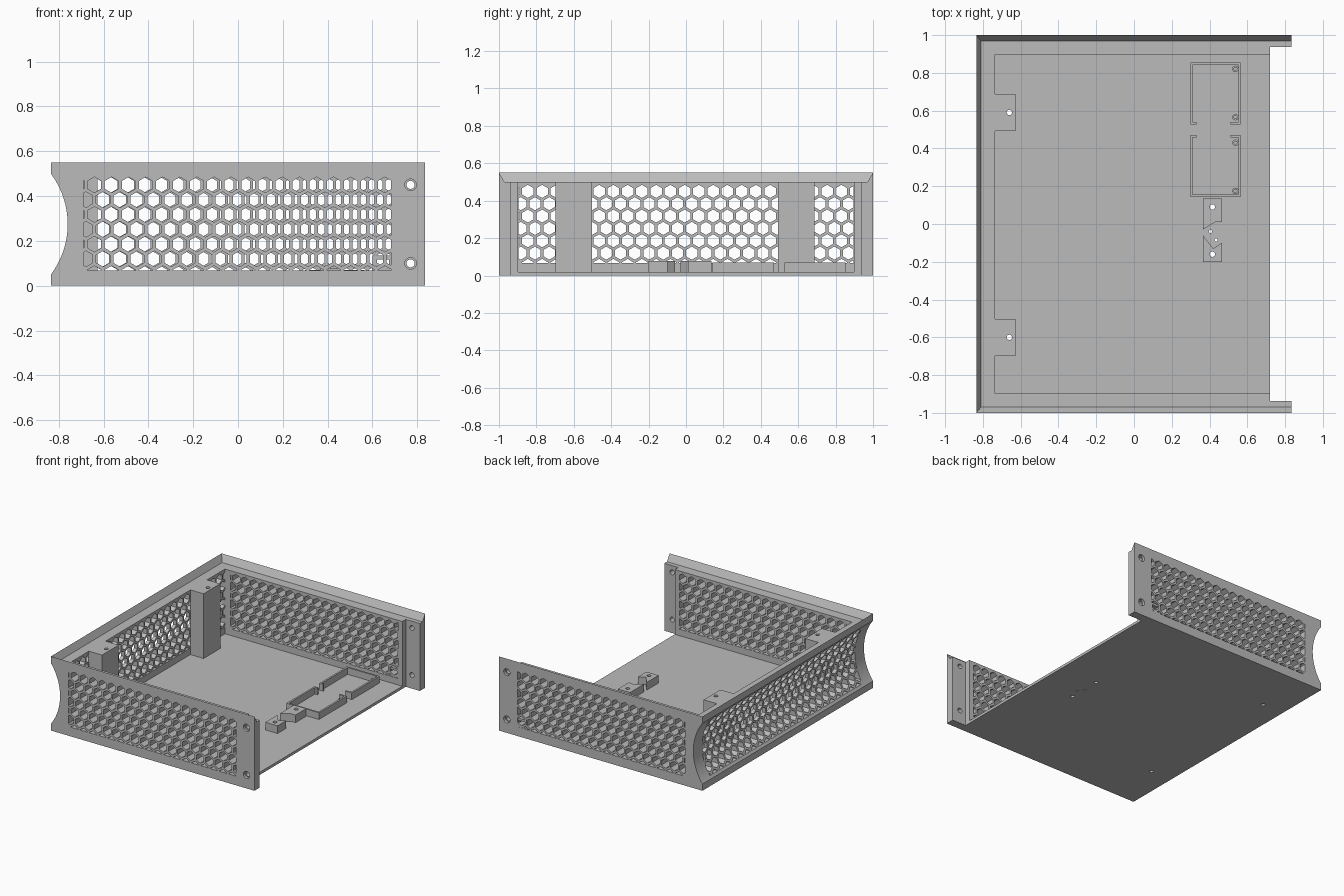
import bpy, bmesh, math

cube = bpy.data.objects.get("Cube")
if cube:
    bpy.data.objects.remove(cube, do_unlink=True)

grey = bpy.data.materials.new("light_grey")
grey.use_nodes = True
grey.diffuse_color = (0.5, 0.5, 0.5, 1)
grey.node_tree.nodes["Principled BSDF"].inputs["Base Color"].default_value = (0.5, 0.5, 0.5, 1)

PLACE = {
    "x": lambda a, b, t: (t, a, b),
    "y": lambda a, b, t: (a, t, b),
    "z": lambda a, b, t: (a, b, t),
}


def prisms(name, outlines, axis, lo, hi):
    """Extrude flat outlines along an axis into one object."""
    bm = bmesh.new()
    for pts in outlines:
        ends = [[bm.verts.new(PLACE[axis](a, b, t)) for a, b in pts] for t in (lo, hi)]
        n = len(pts)
        bm.faces.new(ends[0])
        bm.faces.new(ends[1][::-1])
        for i in range(n):
            j = (i + 1) % n
            bm.faces.new((ends[0][j], ends[0][i], ends[1][i], ends[1][j]))
    bmesh.ops.recalc_face_normals(bm, faces=bm.faces)
    mesh = bpy.data.meshes.new(name)
    bm.to_mesh(mesh)
    bm.free()
    obj = bpy.data.objects.new(name, mesh)
    mesh.materials.append(grey)
    bpy.context.collection.objects.link(obj)
    return obj


def rect(a0, b0, a1, b1):
    return [(a0, b0), (a1, b0), (a1, b1), (a0, b1)]


def circle(a, b, r, n=24, start=0.0):
    return [(a + r * math.cos(start + i * math.tau / n),
             b + r * math.sin(start + i * math.tau / n)) for i in range(n)]


def activate(obj):
    bpy.ops.object.select_all(action="DESELECT")
    obj.select_set(True)
    bpy.context.view_layer.objects.active = obj


def cut(obj, outlines, axis, lo, hi):
    """Subtract extruded outlines from an object."""
    cutter = prisms("cutter", outlines, axis, lo, hi)
    cutter.hide_render = True
    mod = obj.modifiers.new("cut", "BOOLEAN")
    mod.operation = "DIFFERENCE"
    mod.solver = "EXACT"
    mod.object = cutter
    activate(obj)
    bpy.ops.object.modifier_apply(modifier=mod.name)
    bpy.data.objects.remove(cutter, do_unlink=True)


def clip(pts, k, limit, sign):
    """Keep the part of a convex outline on one side of a line."""
    out = []
    for p, q in zip(pts, pts[1:] + pts[:1]):
        dp, dq = sign * (p[k] - limit), sign * (q[k] - limit)
        if dp >= 0:
            out.append(p)
        if dp * dq < 0:
            t = dp / (dp - dq)
            out.append((p[0] + t * (q[0] - p[0]), p[1] + t * (q[1] - p[1])))
    return out


def honeycomb(a0, a1, pitch):
    """Staggered hexagon outlines trimmed to the panel window."""
    z0, z1 = 0.068, 0.488
    cells = []
    for row in range(-1, 7):
        for col in range(-1, int((a1 - a0) / pitch) + 2):
            a = a0 + (col + 0.5 * (row % 2) + 0.15) * pitch
            pts = circle(a, 0.12 + row * 0.066, 0.035, 6, math.pi / 6)
            for k, limit, sign in ((0, a0, 1), (0, a1, -1), (1, z0, 1), (1, z1, -1)):
                pts = clip(pts, k, limit, sign)
            if len(pts) > 2:
                area = sum(p[0] * q[1] - q[0] * p[1] for p, q in zip(pts, pts[1:] + pts[:1])) / 2
                if area > 0.0001:
                    cells.append(pts)
    return cells


W = 0.835     # half width
OPEN = 0.72   # open edge of the floor
RIM = 0.5     # ledge below the lid groove
scoop = circle(-1.135, 0.275, 0.375, 128)
post_spots = (0.59, -0.6)
block_holes = [(0.415, 0.09), (0.415, -0.16)]

# Floor with screw holes
floor = prisms("floor", [rect(-W + 0.001, -0.999, OPEN, 0.999)], "z", 0, 0.02)
cut(floor, [circle(-0.66, y, 0.014) for y in post_spots]
    + [circle(x, y, 0.014) for x, y in block_holes]
    + [circle(0.405, -0.04, 0.008), circle(0.435, -0.085, 0.008)], "z", -0.1, 0.1)

# Perforated side walls with a bevelled lid groove and thinner end tabs
for side, label, pitch in ((-1, "front", 0.0762), (1, "rear", 0.0739)):
    def profile(inner):
        return [(side * y, z) for y, z in
                ((1, 0), (1, 0.55), (0.97, RIM), (inner, RIM), (inner, 0))]
    wall = prisms(label + "_wall", [profile(0.897)], "x", -W, OPEN)
    cut(wall, [scoop], "y", -1.2, 1.2)
    lo, hi = sorted((side * 0.85, side * 1.05))
    cut(wall, honeycomb(-0.69, 0.683, pitch), "y", lo, hi)

    tab = prisms(label + "_end_tab", [profile(0.938)], "x", OPEN, W)
    heights = (0.1, 0.45)
    cut(tab, [circle(0.77, z, 0.018) for z in heights], "y", lo, hi)
    lo, hi = sorted((side * 0.98, side * 1.05))
    cut(tab, [circle(0.77, z, 0.026) for z in heights], "y", lo, hi)

# Cable slot in the rear wall
slot = prisms("cable_slot", [rect(0.6, 0.068, 0.684, 0.135)], "y", 0.9, 0.998)
cut(slot, [rect(0.612, 0.078, 0.674, 0.118)], "y", 0.8, 1.1)

# Scooped, perforated end wall
end_wall = prisms("scooped_wall", [[(-W, 0), (-W, 0.55), (-0.81, RIM), (-0.735, RIM), (-0.735, 0)]],
                  "y", -0.999, 0.999)
cut(end_wall, [scoop], "y", -1.2, 1.2)
cut(end_wall, honeycomb(-0.895, 0.895, 0.0762), "x", -1.0, -0.6)

# Screw posts against the end wall
for i, y in enumerate(post_spots):
    post = prisms(f"screw_post_{i + 1}", [rect(-0.736, y - 0.098, -0.627, y + 0.098)], "z", 0.001, RIM)
    cut(post, [circle(-0.66, y, 0.014)], "z", -0.1, 0.7)

# Two board frames, mirrored about the gap between them
MID, T = 0.498, 0.013
for i, s in enumerate((1, -1)):
    near, far = MID + s * 0.028, MID + s * 0.356

    def bar(x0, y0, x1, y1):
        return rect(x0, min(y0, y1), x1, max(y0, y1))
    bars = [
        bar(0.298, near, 0.298 + T, far),
        bar(0.298 + T, far - s * T, 0.565, far),
        bar(0.298 + T, near, 0.33, near + s * T),
        bar(0.51, near, 0.565, near + s * T),
        bar(0.565 - T, near + s * T, 0.565, near + s * 0.08),
        bar(0.565 - T, far - s * T, 0.565, far - s * 0.27),
    ]
    prisms(f"board_frame_{i + 1}", bars, "z", 0.015, 0.07)
    pegs = [(0.537, near + s * 0.04), (0.537, far - s * 0.033)]
    standoffs = prisms(f"board_standoffs_{i + 1}", [circle(x, y, 0.017) for x, y in pegs], "z", 0.015, 0.05)
    cut(standoffs, [circle(x, y, 0.008, 12) for x, y in pegs], "z", 0.025, 0.1)

# Cable clamp blocks
upper = [(0.365, 0.135), (0.465, 0.135), (0.465, 0.01), (0.43, 0.01), (0.365, -0.03)]
lower = [(0.365, -0.2), (0.465, -0.2), (0.465, -0.1), (0.42, -0.13), (0.365, -0.06)]
for label, outline, (x, y) in zip(("upper", "lower"), (upper, lower), block_holes):
    block = prisms(label + "_clamp_block", [outline], "z", 0.015, 0.077)
    cut(block, [circle(x, y, 0.014)], "z", -0.1, 0.2)

# Smooth the round cuts, keep the edges crisp
for obj in bpy.context.collection.objects:
    if obj.type == "MESH" and obj.data.materials and obj.data.materials[0] == grey:
        activate(obj)
        bpy.ops.object.shade_smooth_by_angle(angle=math.radians(25))
